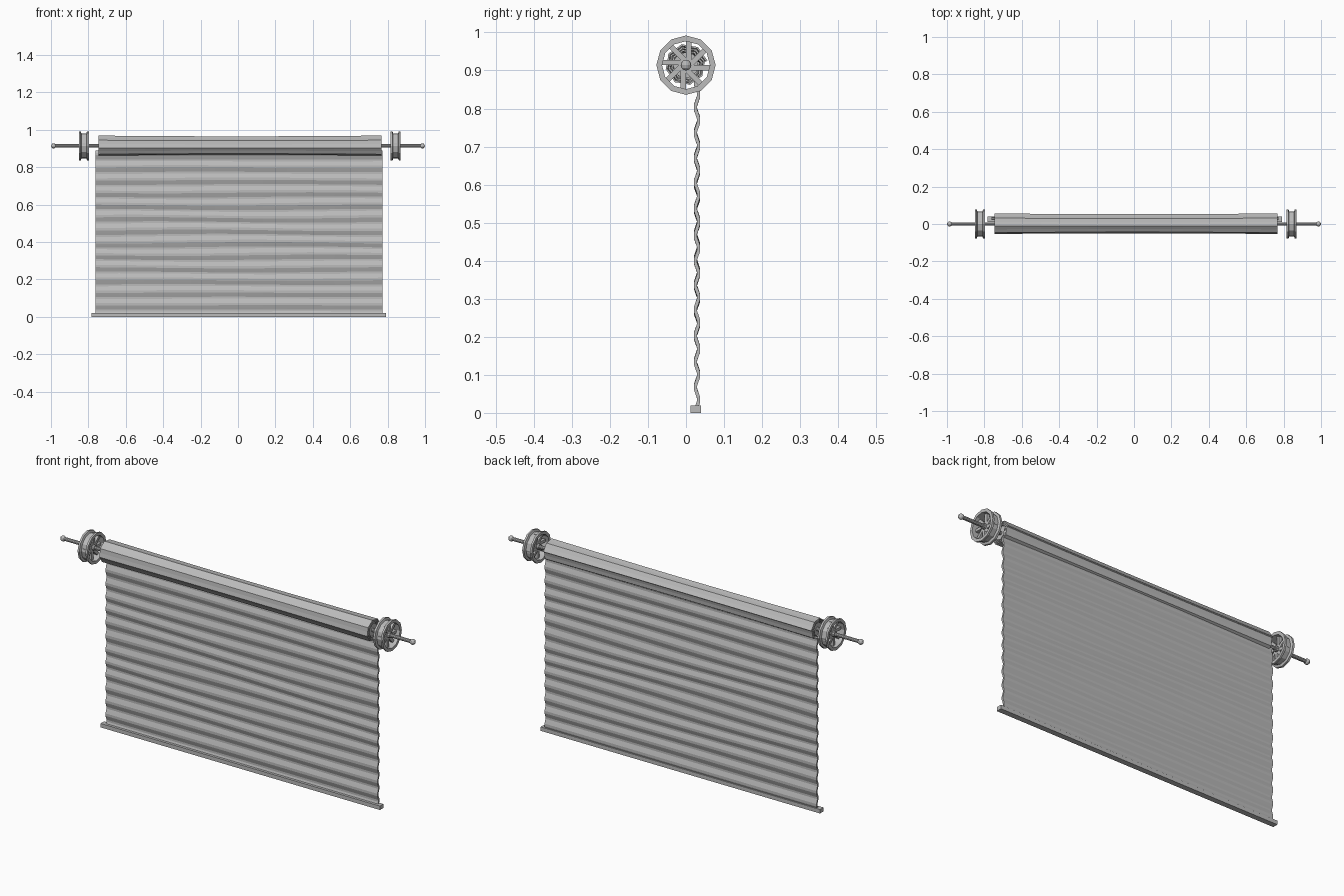
import bpy, bmesh
from math import sin, cos, pi, tau
from mathutils import Matrix, Vector

if "Cube" in bpy.data.objects:
    bpy.data.objects.remove(bpy.data.objects["Cube"])

grey = bpy.data.materials.new("shutter_grey")
grey.use_nodes = True
GREY = (0.5, 0.5, 0.5, 1)
grey.diffuse_color = GREY
grey.node_tree.nodes["Principled BSDF"].inputs["Base Color"].default_value = GREY

AXIS_Z = 0.914


def finish(name, bm):
    bmesh.ops.recalc_face_normals(bm, faces=bm.faces)
    mesh = bpy.data.meshes.new(name)
    bm.to_mesh(mesh)
    bm.free()
    mesh.materials.append(grey)
    obj = bpy.data.objects.new(name, mesh)
    bpy.context.collection.objects.link(obj)
    return obj


def add_box(bm, lo, hi, matrix=Matrix()):
    lo, hi = Vector(lo), Vector(hi)
    fit = Matrix.Translation((lo + hi) / 2) @ Matrix.Diagonal((*(hi - lo), 1))
    bmesh.ops.create_cube(bm, size=1, matrix=matrix @ fit)


def add_lathe(bm, profile, sides, x=0, closed=False):
    """Spin (x, radius) points about the drum axis."""
    rings = []
    for px, r in profile:
        rings.append([bm.verts.new((x + px, r * sin(tau * i / sides),
                                    AXIS_Z + r * cos(tau * i / sides)))
                      for i in range(sides)])
    pairs = list(zip(rings, rings[1:]))
    if closed:
        pairs.append((rings[-1], rings[0]))
    else:
        bm.faces.new(rings[0])
        bm.faces.new(rings[-1])
    for a, b in pairs:
        for i in range(sides):
            j = (i + 1) % sides
            bm.faces.new((a[i], a[j], b[j], b[i]))


def sheet(name, stations, count, point, thickness):
    """Loft a profile along x and give it thickness."""
    bm = bmesh.new()
    rows = [[bm.verts.new((x, *point(i, x))) for i in range(count)] for x in stations]
    for a, b in zip(rows, rows[1:]):
        for i in range(count - 1):
            bm.faces.new((a[i], a[i + 1], b[i + 1], b[i]))
    obj = finish(name, bm)
    mod = obj.modifiers.new("thickness", "SOLIDIFY")
    mod.thickness = thickness
    mod.offset = 0
    return obj


def span(a, b, n):
    return [a + (b - a) * i / n for i in range(n + 1)]


# Corrugated curtain hanging behind the axis
WAVES, STEPS = 13, 6
TOP, BOTTOM = 0.887, 0.018


def curtain_point(i, x):
    t = i / (WAVES * STEPS)
    z = BOTTOM + (TOP - BOTTOM) * t
    z += 0.004 * sin(x * 4 + t * 17) * sin(pi * t)
    return 0.029 + 0.0045 * sin(tau * i / STEPS), z


sheet("curtain", span(-0.762, 0.772, 12), WAVES * STEPS + 1, curtain_point, 0.009)


# Rolled-up curtain, a ribbed spiral slightly slack in the middle
TURNS, SIDES = 3, 16


def roll_point(i, x):
    a = tau * i / SIDES
    r = 0.053 - 0.007 * i / SIDES + 0.0025 * cos(i * pi)
    r -= 0.004 * cos(x / 0.76 * pi / 2)
    return r * cos(a + 0.2), AXIS_Z + r * sin(a + 0.2)


sheet("rolled_curtain", span(-0.746, 0.766, 6), TURNS * SIDES + 1, roll_point, 0.005)

# Inner drum
bm = bmesh.new()
add_lathe(bm, [(-0.74, 0.034), (0.76, 0.034)], 12)
finish("drum", bm)

# Bottom bar
bm = bmesh.new()
add_box(bm, (-0.784, 0.012, 0), (0.792, 0.04, 0.02))
finish("bottom_bar", bm)

# Axle with rounded end knobs
bm = bmesh.new()
add_lathe(bm, [(-0.99, 0.009), (0.99, 0.009)], 10)
finish("axle", bm)
for side, name in ((1, "left"), (-1, "right")):
    bm = bmesh.new()
    bmesh.ops.create_uvsphere(bm, u_segments=10, v_segments=6, radius=0.014,
                              matrix=Matrix.Translation((side * 0.986, 0, AXIS_Z)))
    finish(name + "_axle_knob", bm)

# Grooved pulley wheels with canted spokes
RIM = [(-0.027, 0.078), (-0.017, 0.078), (-0.013, 0.067), (0.013, 0.067),
       (0.017, 0.078), (0.027, 0.078), (0.027, 0.063), (-0.027, 0.063)]
SPOKES = 8
for x, name in ((0.843, "left"), (-0.824, "right")):
    bm = bmesh.new()
    add_lathe(bm, RIM, 12, x, closed=True)
    finish(name + "_wheel_rim", bm)
    bm = bmesh.new()
    add_lathe(bm, [(-0.02, 0.014), (0.02, 0.014)], 10, x)
    for k in range(SPOKES):
        place = (Matrix.Translation((x, 0, AXIS_Z))
                 @ Matrix.Rotation(tau * k / SPOKES, 4, "X"))
        add_box(bm, (-0.008, 0.0, 0.006), (0.008, 0.014, 0.065), place)
    finish(name + "_wheel_spokes", bm)
